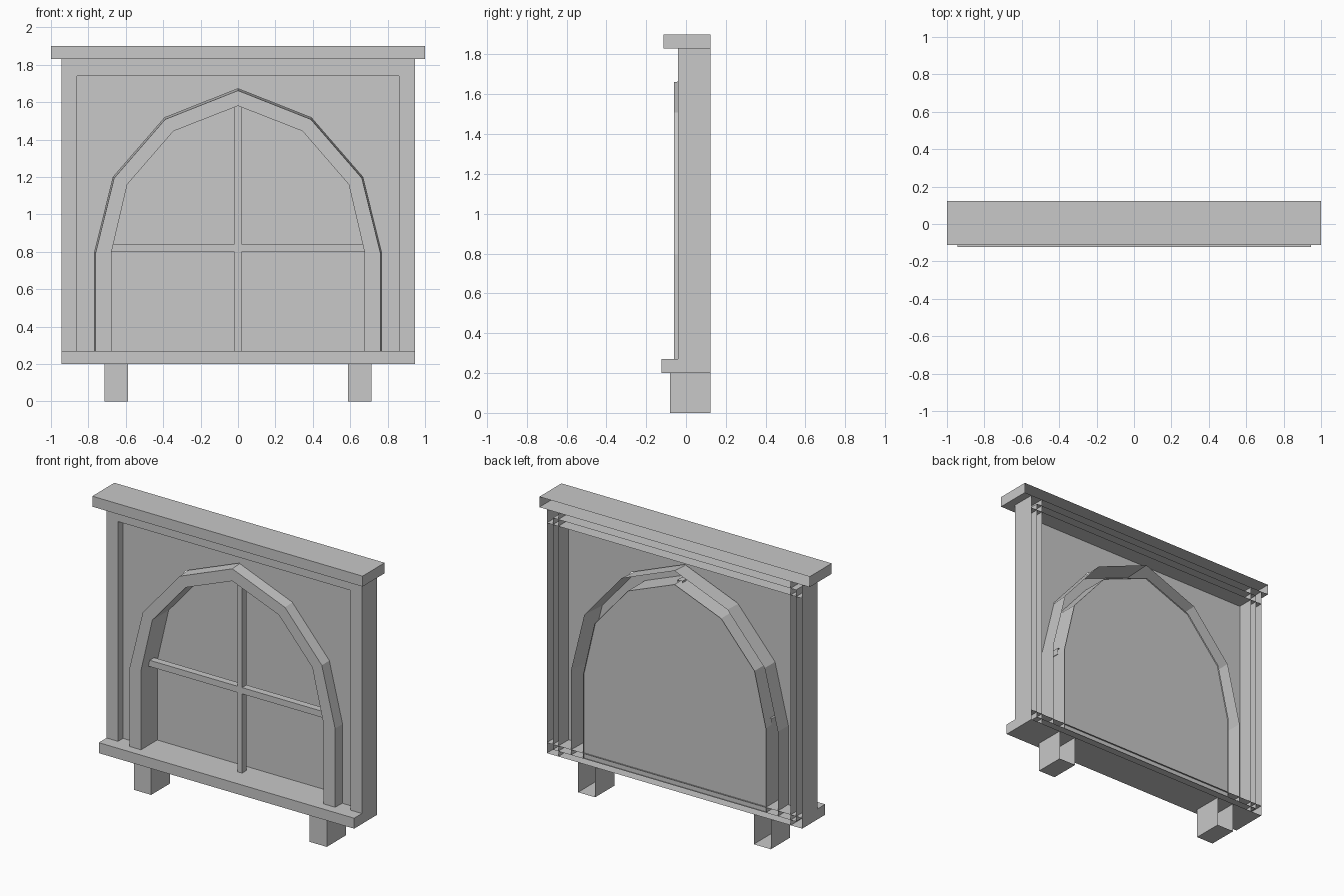
import bpy, bmesh

if "Cube" in bpy.data.objects:
    bpy.data.objects.remove(bpy.data.objects["Cube"])

BACK = 0.122  # every part is a shell, open at the back

grey = bpy.data.materials.new("plain_grey")
grey.diffuse_color = (0.58, 0.58, 0.58, 1)
grey.use_nodes = True
grey.node_tree.nodes["Principled BSDF"].inputs["Base Color"].default_value = grey.diffuse_color


def make(name, bm):
    mesh = bpy.data.meshes.new(name)
    bmesh.ops.remove_doubles(bm, verts=bm.verts, dist=1e-5)
    bmesh.ops.recalc_face_normals(bm, faces=bm.faces)
    bm.to_mesh(mesh)
    bm.free()
    mesh.materials.append(grey)
    ob = bpy.data.objects.new(name, mesh)
    bpy.context.collection.objects.link(ob)
    return ob


def face(bm, pts):
    return bm.faces.new([bm.verts.new(p) for p in pts])


def wall(bm, path_a, ya, path_b, yb):
    """Strip of quads joining two open x-z paths at two depths."""
    for i in range(len(path_a) - 1):
        a, b, c, d = path_a[i], path_a[i + 1], path_b[i + 1], path_b[i]
        face(bm, [(a[0], ya, a[1]), (b[0], ya, b[1]), (c[0], yb, c[1]), (d[0], yb, d[1])])


def shell_box(name, x0, x1, z0, z1, front, back=BACK):
    """Box without its back face."""
    bm = bmesh.new()
    ring = [(x0, z0), (x1, z0), (x1, z1), (x0, z1)]
    face(bm, [(x, front, z) for x, z in ring])
    wall(bm, ring + ring[:1], front, ring + ring[:1], back)
    return make(name, bm)


def arch(half):
    """Mirror a right-hand profile (bottom to apex) into a full arch path."""
    return half + [(-x, z) for x, z in half[-2::-1]]


BASE = 0.235
outer = arch([(0.766, BASE), (0.766, 0.80), (0.667, 1.20), (0.392, 1.517), (0, 1.672)])
inner = arch([(0.676, BASE), (0.676, 0.80), (0.592, 1.16), (0.345, 1.445), (0, 1.58)])
outer_front = [(x * 0.993, BASE + (z - BASE) * 0.993) for x, z in outer]

# Cap, sill and surrounding frame
shell_box("top_cap", -1, 1, 1.83, 1.90, -0.112)
shell_box("sill", -0.945, 0.945, 0.20, 0.27, -0.122)
shell_box("frame_top", -0.945, 0.945, 1.74, 1.83, -0.04)
for side, s in (("left", -1), ("right", 1)):
    xs = sorted((s * 0.86, s * 0.945))
    shell_box("frame_" + side, xs[0], xs[1], 0.20, 1.83, -0.04)
    xs = sorted((s * 0.587, s * 0.713))
    shell_box("foot_" + side, xs[0], xs[1], 0, 0.20, -0.08)

# Recessed wall panel with an arched opening
bm = bmesh.new()
rect = [(-0.90, BASE), (-0.90, 1.785), (0.90, 1.785), (0.90, BASE)]
face(bm, [(x, 0.012, z) for x, z in rect + outer])
wall(bm, rect + rect[:1], 0.012, rect + rect[:1], BACK)
make("wall_panel", bm)

# Hollow arch moulding: front band, outer wall, inner wall
bm = bmesh.new()
wall(bm, outer_front, -0.06, inner, -0.06)
wall(bm, outer_front, -0.06, outer, BACK)
wall(bm, inner, -0.06, inner, BACK)
make("arch_moulding", bm)

# Window pane at the back of the arch
bm = bmesh.new()
face(bm, [(x, 0.112, z) for x, z in inner])
make("window_pane", bm)

# Crossed glazing bars
shell_box("glazing_bar_vertical", -0.018, 0.018, BASE, 1.585, 0.018, 0.065)
shell_box("glazing_bar_horizontal", -0.68, 0.68, 0.80, 0.842, 0.018, 0.065)
